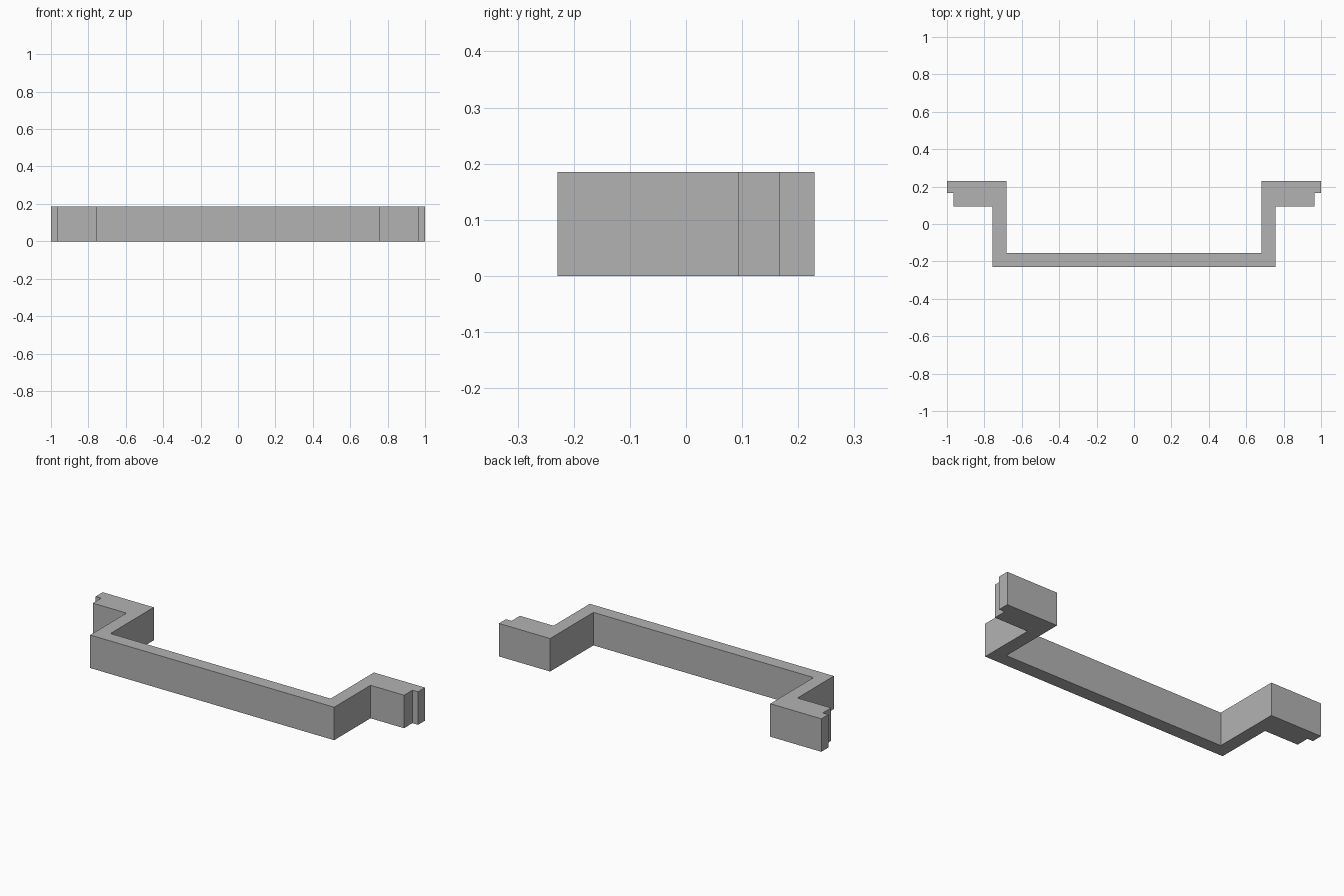
import bpy
import bmesh

HEIGHT = 0.185

cube = bpy.data.objects.get("Cube")
if cube:
    bpy.data.objects.remove(cube, do_unlink=True)

# Single matte grey
grey = bpy.data.materials.new("plain_grey")
grey.use_nodes = True
colour = (0.45, 0.45, 0.45, 1)
grey.diffuse_color = colour
grey.node_tree.nodes["Principled BSDF"].inputs["Base Color"].default_value = colour

# Left half of the plan: front bar, leg, then stepped end flange
half = [(0.757, -0.229), (0.757, 0.093), (0.965, 0.093), (0.965, 0.167),
        (1.0, 0.167), (1.0, 0.229), (0.683, 0.229), (0.683, -0.155)]
outline = half + [(-x, y) for x, y in reversed(half)]

# Extrude the mirrored outline upwards
bm = bmesh.new()
base = bm.faces.new([bm.verts.new((x, y, 0)) for x, y in outline])
top = bmesh.ops.extrude_face_region(bm, geom=[base], use_keep_orig=True)
top_verts = [g for g in top["geom"] if isinstance(g, bmesh.types.BMVert)]
bmesh.ops.translate(bm, verts=top_verts, vec=(0, 0, HEIGHT))
bmesh.ops.recalc_face_normals(bm, faces=bm.faces)

mesh = bpy.data.meshes.new("bracket_rail")
bm.to_mesh(mesh)
bm.free()
mesh.materials.append(grey)
rail = bpy.data.objects.new("bracket_rail", mesh)
bpy.context.collection.objects.link(rail)
